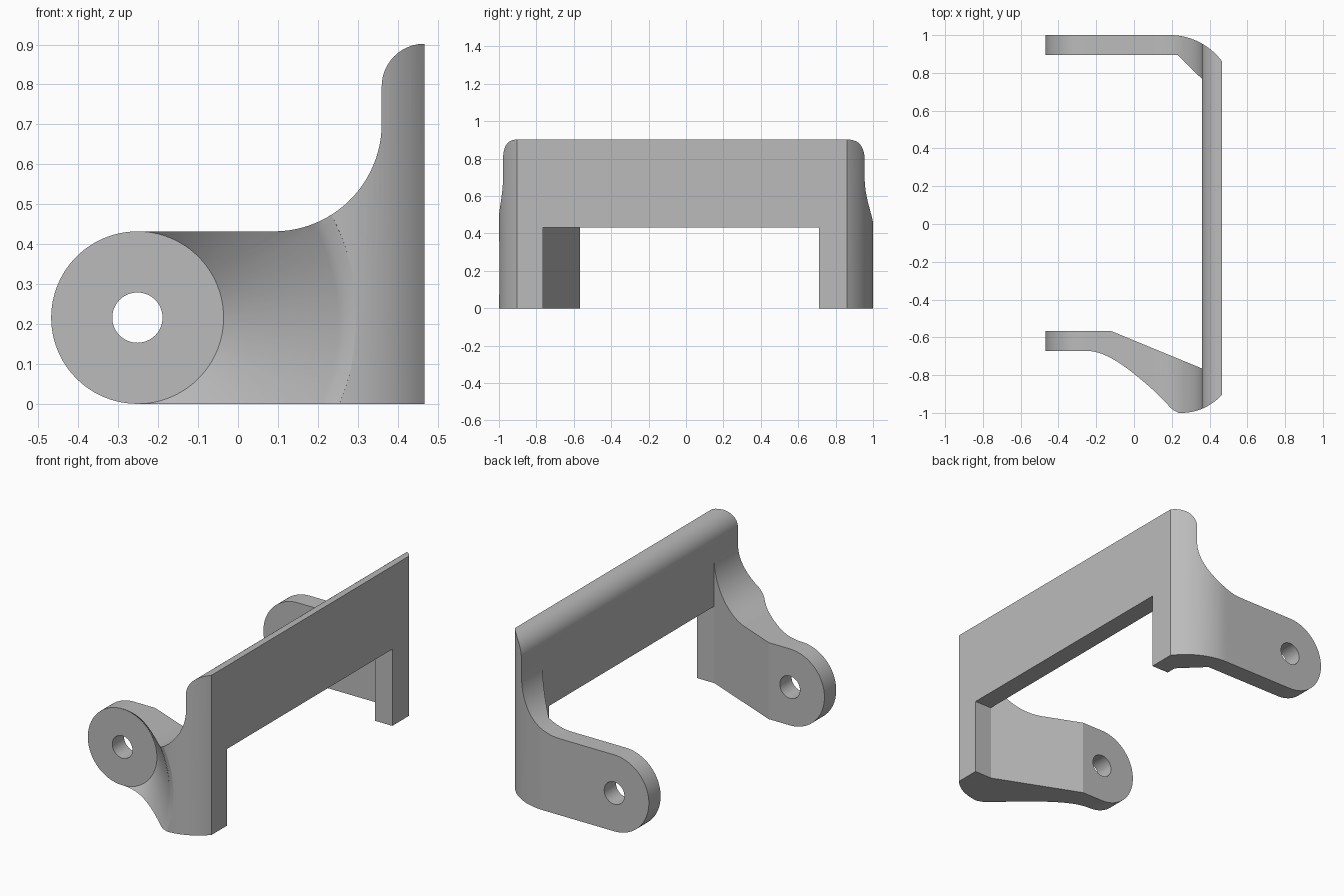
import bpy, bmesh, math
from mathutils import Vector

if "Cube" in bpy.data.objects:
    bpy.data.objects.remove(bpy.data.objects["Cube"])

grey = bpy.data.materials.new("plain grey")
grey.use_nodes = True
grey.diffuse_color = (0.5, 0.5, 0.5, 1)
grey.node_tree.nodes["Principled BSDF"].inputs["Base Color"].default_value = (0.5, 0.5, 0.5, 1)

HALF, PLATE = 0.467, 0.36          # half depth, inner face of the cross plate
PX, PZ, RAD = -0.252, 0.216, 0.216  # pivot centre and lug radius


def arc(cx, cy, r, a0, a1, n=24):
    angles = [math.radians(a0 + (a1 - a0) * i / n) for i in range(n + 1)]
    return [(cx + r * math.cos(a), cy + r * math.sin(a)) for a in angles]


def finish(bm, name):
    bmesh.ops.remove_doubles(bm, verts=bm.verts, dist=1e-5)
    bmesh.ops.recalc_face_normals(bm, faces=bm.faces)
    mesh = bpy.data.meshes.new(name)
    bm.to_mesh(mesh)
    bm.free()
    mesh.materials.append(grey)
    ob = bpy.data.objects.new(name, mesh)
    bpy.context.collection.objects.link(ob)
    return ob


def prism(name, points, offset):
    """Extrude a closed outline of 3D points."""
    bm = bmesh.new()
    face = bm.faces.new([bm.verts.new(p) for p in points])
    new = bmesh.ops.extrude_face_region(bm, geom=[face])["geom"]
    bmesh.ops.translate(bm, vec=offset, verts=[v for v in new if isinstance(v, bmesh.types.BMVert)])
    return finish(bm, name)


def lathe(name, profile, steps=96):
    """Turn (radius, y) points about the pivot axis."""
    bm = bmesh.new()
    verts = [bm.verts.new((PX + r, y, PZ)) for r, y in profile]
    edges = [bm.edges.new(pair) for pair in zip(verts, verts[1:])]
    bmesh.ops.spin(bm, geom=verts + edges, cent=(PX, 0, PZ), axis=(0, 1, 0),
                   angle=math.tau, steps=steps, use_duplicate=False)
    return finish(bm, name)


def combine(ob, tool, operation):
    mod = ob.modifiers.new("cut", 'BOOLEAN')
    mod.operation, mod.solver, mod.object = operation, 'EXACT', tool
    bpy.context.view_layer.objects.active = ob
    bpy.ops.object.modifier_apply(modifier=mod.name)
    bpy.data.objects.remove(tool)


# Plan outline: cross plate, straight back arm, angled front arm
back_sweep = math.degrees(math.asin(0.277 / 0.344))
front_sweep = math.degrees(math.asin(0.217 / 0.29))
plan = [(-0.6, 0.895), (0.23, 0.895), (PLATE, 0.768), (PLATE, -0.765),
        (-0.12, -0.567), (-0.6, -0.567), (-0.6, -1)]
plan += arc(0.25, -0.71, 0.29, -90, -90 + front_sweep, 16)
plan += arc(0.19, 0.656, 0.344, 90 - back_sweep, 90, 16)
plan += [(-0.6, 1)]
bracket = prism("bracket", [(x, y, -0.1) for x, y in plan], Vector((0, 0, 1.2)))

# Side profile: round lug, flat arm, sweeping rise and rounded plate top
side = [(HALF + 0.05, 0)] + arc(PX, PZ, RAD, 270, 90, 48)
side += arc(0.09, 0.702, 0.27, -90, 0) + arc(HALF, 0.795, HALF - PLATE, 180, 90)
side += [(HALF + 0.05, 0.902)]
combine(bracket, prism("side_profile", [(x, -1.2, z) for x, z in side], Vector((0, 2.4, 0))), 'INTERSECT')

# Flared recess on the outside of the front arm
flare = [(0, -0.672), (RAD, -0.672), (0.5, -0.968), (0.52, -0.985), (0.55, -0.998),
         (0.56, -1.1), (0, -1.1)]
combine(bracket, lathe("flare_cutter", flare), 'DIFFERENCE')

# Opening beneath the cross plate
opening = [(PLATE - 0.001, -0.764), (0.6, -0.764), (0.6, 0.71), (PLATE - 0.001, 0.71)]
combine(bracket, prism("opening_cutter", [(x, y, -0.1) for x, y in opening],
                       Vector((0, 0, 0.533))), 'DIFFERENCE')

# Pivot hole through both arms
hole = [(0, -1.2), (0.063, -1.2), (0.063, 1.2), (0, 1.2)]
combine(bracket, lathe("pivot_cutter", hole, 48), 'DIFFERENCE')

bpy.ops.object.select_all(action='DESELECT')
bracket.select_set(True)
bpy.context.view_layer.objects.active = bracket
bpy.ops.object.shade_smooth_by_angle(angle=math.radians(20))
